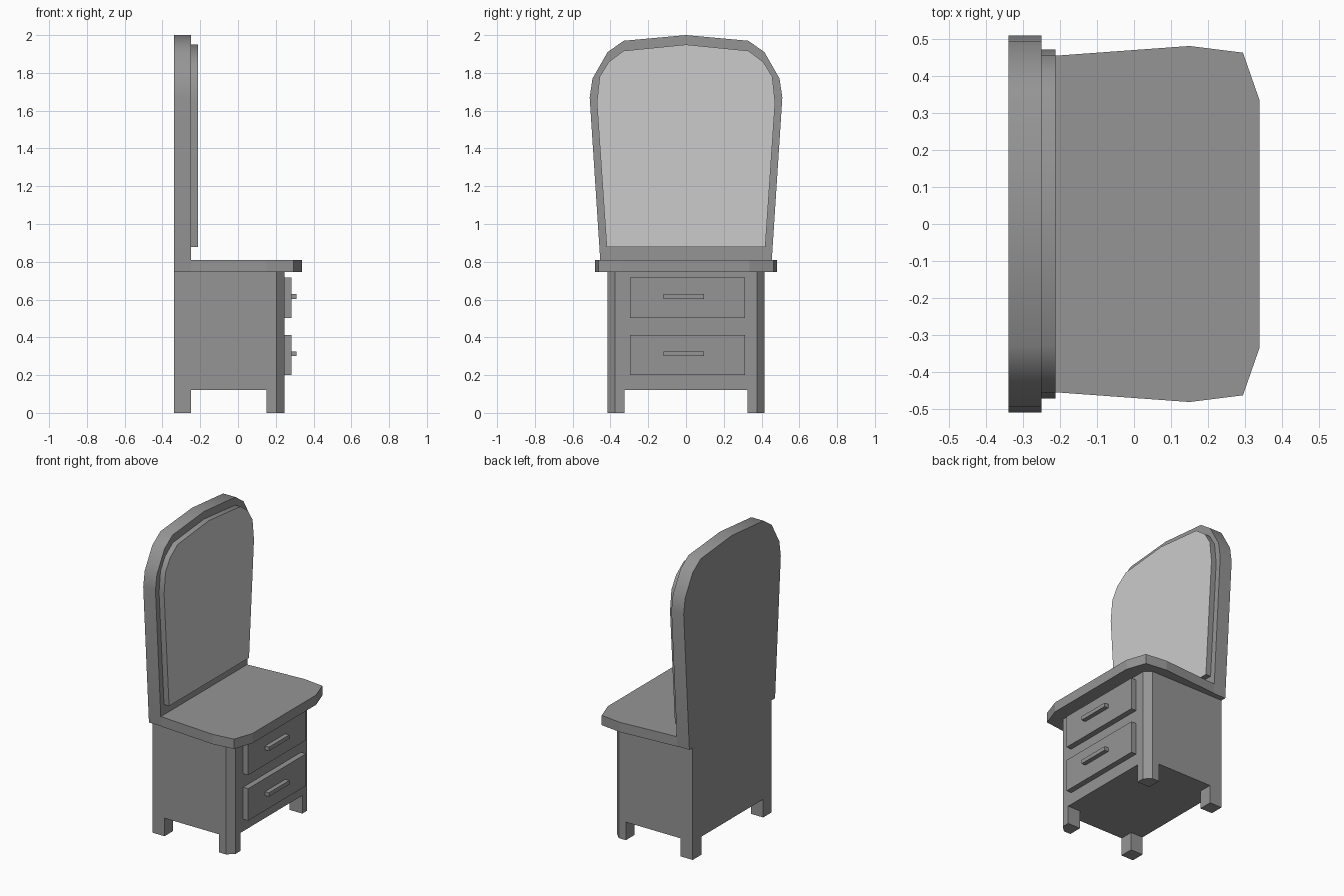
import bpy, bmesh, math

if "Cube" in bpy.data.objects:
    bpy.data.objects.remove(bpy.data.objects["Cube"])


def material(name, v):
    mat = bpy.data.materials.new(name)
    mat.diffuse_color = (v, v, v, 1)
    mat.use_nodes = True
    mat.node_tree.nodes["Principled BSDF"].inputs["Base Color"].default_value = mat.diffuse_color
    return mat


DARK = material("dark_finish", 0.3)
GLASS = material("glass", 0.8)


def prism(name, outline, lo, hi, axis="z"):
    """Extrude a 2D outline: (x, y) along z, or (y, z) along x."""
    place = (lambda p, h: (p[0], p[1], h)) if axis == "z" else (lambda p, h: (h, p[0], p[1]))
    bm = bmesh.new()
    face = bm.faces.new([bm.verts.new(place(p, lo)) for p in outline])
    top = bmesh.ops.extrude_face_region(bm, geom=[face])["geom"]
    for v in top:
        if isinstance(v, bmesh.types.BMVert):
            v.co["xyz".index(axis)] = hi
    bmesh.ops.recalc_face_normals(bm, faces=bm.faces)
    mesh = bpy.data.meshes.new(name)
    bm.to_mesh(mesh)
    bm.free()
    mesh.materials.append(DARK)
    obj = bpy.data.objects.new(name, mesh)
    bpy.context.collection.objects.link(obj)
    return obj


def box(name, x, y, z):
    return prism(name, [(x[0], y[0]), (x[1], y[0]), (x[1], y[1]), (x[0], y[1])], *z)


def mirror_y(half):
    """Complete an (x, y) outline across y = 0."""
    return half + [(x, -y) for x, y in reversed(half)]


def arch(half):
    """Complete a (y, z) outline whose last point is on the centre line."""
    return half + [(-y, z) for y, z in reversed(half[:-1])]


# Cabinet with chamfered front corners
prism("cabinet", mirror_y([(-0.34, 0.415), (0.203, 0.415), (0.245, 0.375)]), 0.12, 0.745)

# Legs, continuing the cabinet corners
for side, s in (("left", -1), ("right", 1)):
    front = [(0.152, 0.325), (0.245, 0.325), (0.245, 0.375), (0.203, 0.415), (0.152, 0.415)]
    back = [(-0.34, 0.325), (-0.25, 0.325), (-0.25, 0.415), (-0.34, 0.415)]
    for end, pts in (("front", front), ("back", back)):
        prism(f"{end}_leg_{side}", [(x, s * y) for x, y in pts], 0, 0.12)

# Table top
prism("table_top", mirror_y([(-0.25, 0.453), (0.15, 0.482), (0.295, 0.464), (0.34, 0.335)]),
      0.745, 0.81)

# Mirror frame and raised glass, with softly shaded rims
frame = prism("mirror_frame", arch([(0.45, 0.745), (0.51, 1.67), (0.495, 1.77), (0.415, 1.91),
                                    (0.33, 1.97), (0, 2.0)]), -0.34, -0.25, "x")
glass = prism("mirror_glass", arch([(0.42, 0.877), (0.472, 1.643), (0.457, 1.78), (0.41, 1.857),
                                    (0.33, 1.917), (0, 1.95)]), -0.25, -0.213, "x")
for obj in (frame, glass):
    bpy.ops.object.select_all(action="DESELECT")
    obj.select_set(True)
    bpy.context.view_layer.objects.active = obj
    bpy.ops.object.shade_smooth_by_angle(angle=math.radians(35))

# Only the front of the glass is light
glass.data.materials.append(GLASS)
for face in glass.data.polygons:
    if face.normal.x > 0.9:
        face.material_index = 1

# Drawers with bar handles
for label, z in (("upper", 0.503), ("lower", 0.2)):
    box(f"{label}_drawer", (0.245, 0.282), (-0.296, 0.312), (z, z + 0.213))
    box(f"{label}_handle", (0.282, 0.311), (-0.12, 0.095), (z + 0.1, z + 0.126))
